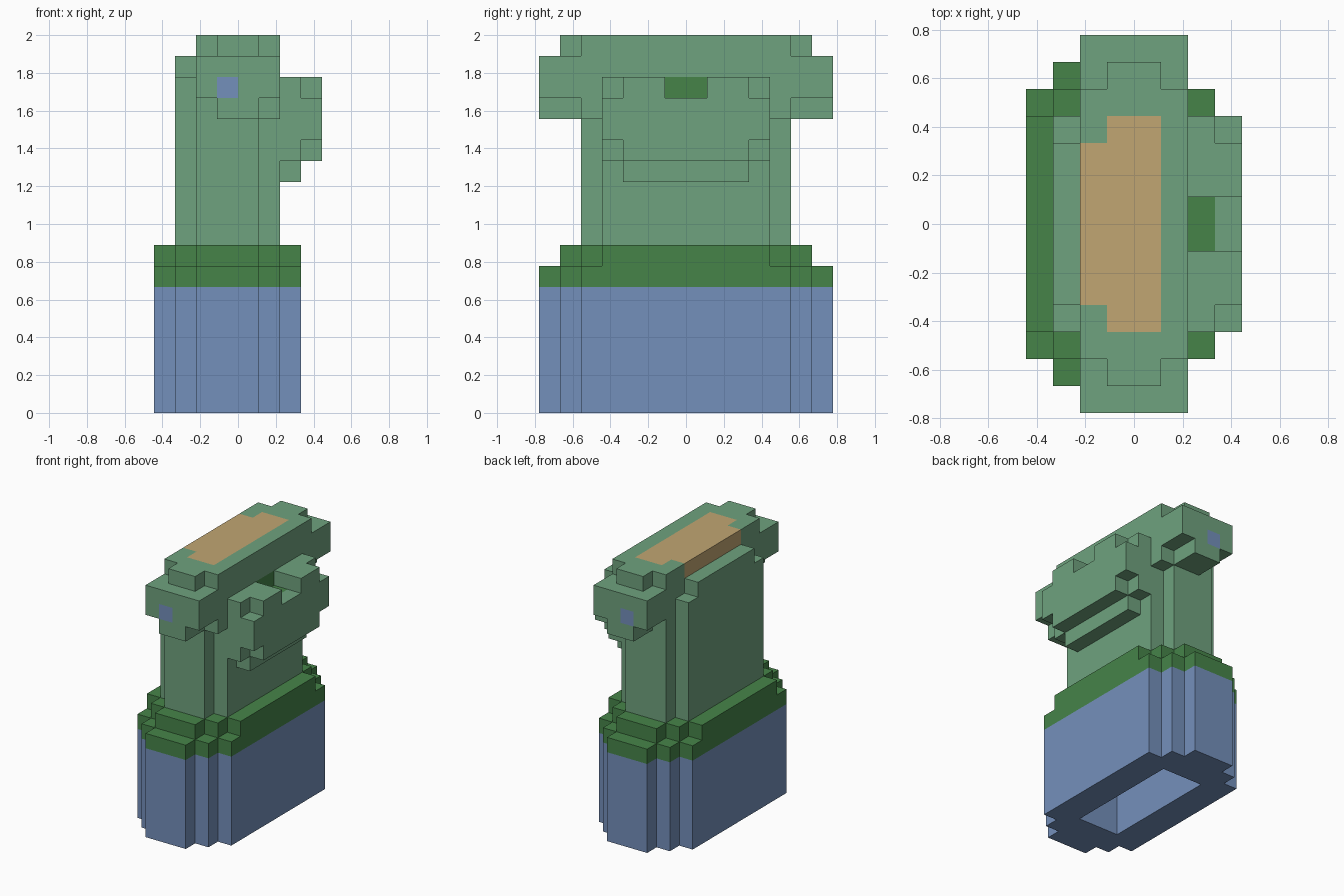
import bpy, bmesh, math
from mathutils import Vector

cube = bpy.data.objects.get("Cube")
if cube:
    bpy.data.objects.remove(cube, do_unlink=True)

U = 1 / 9  # size of one block


def make_material(name, rgb):
    lin = [((c / 255 + 0.055) / 1.055) ** 2.4 for c in rgb] + [1.0]
    m = bpy.data.materials.new(name)
    m.use_nodes = True
    m.diffuse_color = lin
    bsdf = next(n for n in m.node_tree.nodes if n.type == 'BSDF_PRINCIPLED')
    bsdf.inputs["Base Color"].default_value = lin
    return m


MATS = [make_material("blue", (116, 144, 187)),
        make_material("leaf_green", (70, 132, 73)),
        make_material("sage_green", (111, 162, 126)),
        make_material("tan", (193, 166, 114))]
BLUE, LEAF, SAGE, TAN = range(4)


def fill(*boxes):
    """Cells of boxes (x0, x1, y half width, z0, z1), symmetric in y."""
    return {(x, y, z) for x0, x1, h, z0, z1 in boxes
            for x in range(x0, x1) for y in range(-h, h) for z in range(z0, z1)}


# Parts in block units
plinth = fill((-4, 3, 5, 0, 6), (-3, 2, 6, 0, 6), (-2, 1, 7, 0, 6))
plinth -= fill((-2, 1, 4, 0, 5))                       # hollow underside
collar = fill((-4, 3, 5, 6, 7), (-3, 2, 6, 6, 7), (-2, 1, 7, 6, 7),
              (-4, 3, 4, 7, 8), (-3, 2, 5, 7, 8), (-2, 1, 6, 7, 8))
torso = fill((-3, 2, 4, 8, 16), (-2, 1, 5, 8, 14), (-3, -2, 3, 16, 17))
head = fill((-2, 2, 5, 14, 15), (-1, 1, 7, 14, 15), (-2, 2, 7, 15, 17),
            (-2, 2, 5, 17, 18), (-1, 1, 6, 17, 18)) - torso
snout = fill((2, 3, 3, 11, 12), (2, 3, 4, 12, 16),
             (3, 4, 4, 13, 15), (3, 4, 3, 12, 16))
snout -= fill((2, 4, 1, 15, 16))                       # notch in the top

PARTS = {"plinth": (plinth, BLUE), "collar": (collar, LEAF), "torso": (torso, SAGE),
         "head": (head, SAGE), "snout": (snout, SAGE)}
SOLID = set().union(*(cells for cells, _ in PARTS.values()))


def face_colour(c, n, base):
    """Painted patches, chosen by face centre and direction."""
    y = abs(c.y)
    if n.z > 0 and c.z == 18 and -2 < c.x < 1 and y < (4 if c.x > -1 else 3):
        return TAN                                     # top patch
    if n.x < 0 and c.x == -2 and c.z > 17 and y < 3:
        return TAN                                     # patch folding over the side
    if n.y and y == 7 and -1 < c.x < 0 and 15 < c.z < 16:
        return BLUE                                    # eyes
    if y < 1 and ((n.x > 0 and c.x == 2 and 15 < c.z < 16)
                  or (n.z > 0 and c.z == 15 and 2 < c.x < 3)):
        return LEAF                                    # notch lining
    return base


def build(name, cells, base):
    bm = bmesh.new()
    for cell in sorted(cells):
        mid = Vector(cell) + Vector((0.5, 0.5, 0.5))
        for axis in range(3):
            for sign in (-1, 1):
                n = Vector((0, 0, 0))
                n[axis] = sign
                if tuple(int(a + b) for a, b in zip(cell, n)) in SOLID:
                    continue
                # Only exposed sides become faces
                u, v = Vector((0, 0, 0)), Vector((0, 0, 0))
                u[(axis + 1) % 3] = 0.5
                v[(axis + 2) % 3] = 0.5 * sign
                c = mid + n * 0.5
                f = bm.faces.new([bm.verts.new((c + p) * U)
                                  for p in (-u - v, u - v, u + v, -u + v)])
                f.material_index = face_colour(c, n, base)
    # Weld the blocks and merge flat areas of one colour
    bmesh.ops.remove_doubles(bm, verts=bm.verts, dist=0.001)
    bmesh.ops.dissolve_limit(bm, angle_limit=math.radians(1), verts=bm.verts,
                             edges=bm.edges, delimit={'MATERIAL'})
    me = bpy.data.meshes.new(name)
    bm.to_mesh(me)
    bm.free()
    for m in MATS:
        me.materials.append(m)
    ob = bpy.data.objects.new(name, me)
    bpy.context.collection.objects.link(ob)


for part, (cells, colour) in PARTS.items():
    build(part, cells, colour)
